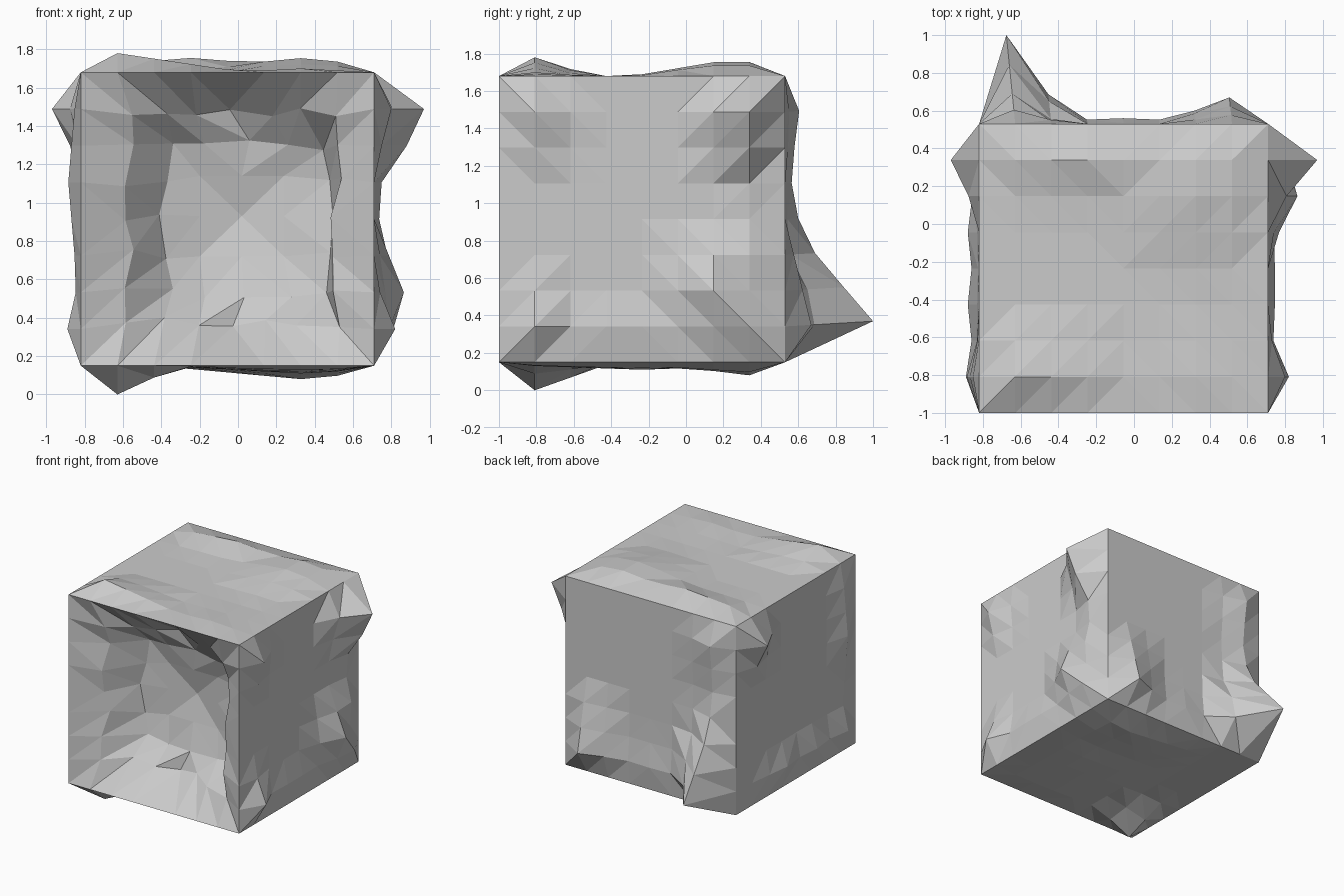
import bpy, bmesh, random
from mathutils import Vector

if "Cube" in bpy.data.objects:
    bpy.data.objects.remove(bpy.data.objects["Cube"])

random.seed(4)
N = 8
S = 1.53
ORIGIN = Vector((-0.82, -1.0, 0.15))
X, Y, Z = Vector((1, 0, 0)), Vector((0, 1, 0)), Vector((0, 0, 1))
bm = bmesh.new()


def add_grid(point):
    """Skin a 9 x 9 lattice of points, split into triangles."""
    v = [[bm.verts.new(point(i, j)) for j in range(N + 1)] for i in range(N + 1)]
    for i in range(N):
        for j in range(N):
            a, b, c, d = v[i][j], v[i + 1][j], v[i + 1][j + 1], v[i][j + 1]
            if (i < 4) == (j < 4):
                bm.faces.new((a, b, c))
                bm.faces.new((a, c, d))
            else:
                bm.faces.new((a, b, d))
                bm.faces.new((b, c, d))


def rocky_face(base, u, v, push, bumps):
    """Flat cube side with bumps (grid u, grid v, height, radius u, radius v)."""
    def point(i, j):
        p = ORIGIN + base * S + u * (S * i / N) + v * (S * j / N)
        if i in (0, N) or j in (0, N):
            return p
        h = 0
        for bu, bv, height, ru, rv in bumps:
            d = (((i - bu) / ru) ** 2 + ((j - bv) / rv) ** 2) ** 0.5
            h = max(h, height * (1 - d))
        return p + push * h
    add_grid(point)


# top and bottom
rocky_face(Z, X, Y, Z, [(1, 1, .10, 3.5, 1.6), (3, 7, .075, 5, 1.2),
                        (6, 6.5, .09, 3, 2.8), (6, 1, .02, 2, 1.5)])
rocky_face(Vector(), X, Y, -Z, [(1, 1, .15, 1.7, 2.2), (6, 7, .07, 4, 3),
                                (6, 4, .04, 4, 6)])
# right and left sides
rocky_face(X, Y, Z, X, [(7, 7, .26, 1.6, 1.6), (7, 6, .17, 1.3, 1.3),
                        (6, 2, .155, 1.6, 2), (7, 1, .10, 1.5, 1.5),
                        (7, 3, .07, 1.2, 1.6), (1, 7, .09, 1.3, 1.8),
                        (1, 1, .11, 1.3, 1.4), (3.5, 1, .04, 5, .9)])
rocky_face(Vector(), Y, Z, -X, [(7, 7, .15, 1.6, 1.6), (5, 1, .06, 2.5, 1.2),
                                (1, 1, .07, 2, 1.6), (3, 1, .06, 3, 1.2),
                                (1, 5, .065, 1.2, 4)])
# back side with the leaning spike
rocky_face(Y, X, Z, Vector((-.1, 1, .06)),
           [(1, 1, .47, 1.5, 3), (1, 3, .16, 1.2, 1.2), (1, 4, .07, 1.2, 2),
            (7, 1, .14, 2, 3), (1, 7, .075, 1.4, 3), (4, 1, .03, 4, 1.2)])

# front hollow: steep roof and floor, gentler side walls, shallow cone at the back
def hollow(i, j):
    a, b = i - 4, j - 4
    r = max(abs(a), abs(b))
    if r == 4:
        return ORIGIN + X * (S * i / N) + Z * (S * j / N)
    if r == 3:      # lip
        if abs(b) == 3:
            y = -.90 + .18 * (1 - abs(a) / 3) ** .6
        else:
            y = -.88
        p = Vector((-.03 + a * .18, y, .92 + b * (.183 if b > 0 else .18)))
        jit = .03
    elif r == 2:    # edge of the back wall, corners pulled in
        k = 1 - .12 * (min(abs(a), abs(b)) / 2)
        p = Vector((.05 + a * .23 * k, -.65, .92 + b * .212 * k))
        jit = .02
    else:
        p = Vector((.02 + a * .22, -.60 if r else -.55, .93 + b * .21))
        jit = 0
    return p + Vector([random.uniform(-jit, jit) for _ in range(3)])


add_grid(hollow)

# weld the six sides into one closed block
bmesh.ops.remove_doubles(bm, verts=bm.verts, dist=0.0005)
bmesh.ops.recalc_face_normals(bm, faces=bm.faces)
mesh = bpy.data.meshes.new("hollow_rock_block")
bm.to_mesh(mesh)
bm.free()
bpy.context.collection.objects.link(bpy.data.objects.new("hollow_rock_block", mesh))
